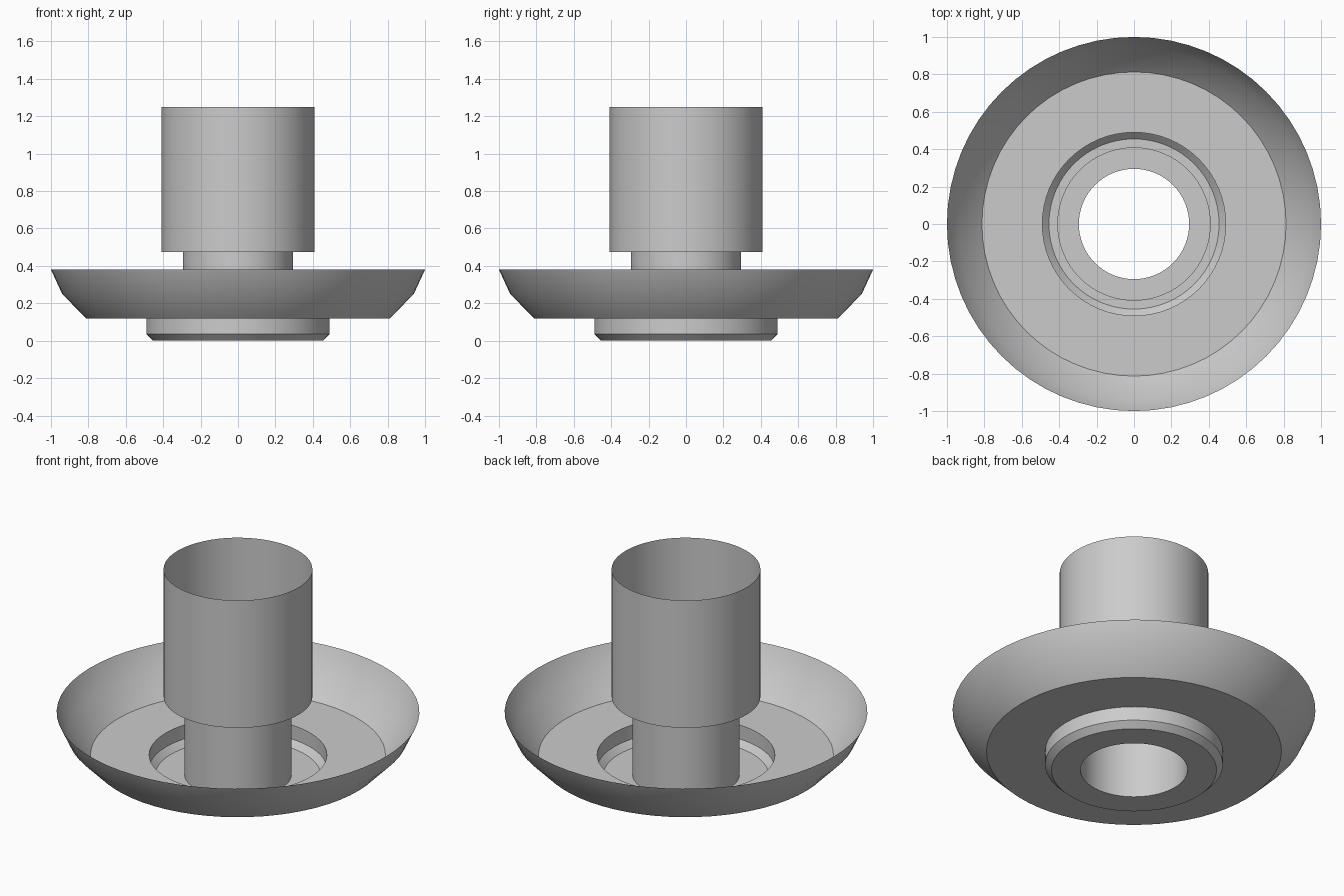
import bpy
import math

SEGMENTS = 64

cube = bpy.data.objects.get("Cube")
if cube:
    bpy.data.objects.remove(cube, do_unlink=True)

grey = bpy.data.materials.new("light_grey")
grey.use_nodes = True
colour = (0.6, 0.6, 0.6, 1)
grey.diffuse_color = colour
grey.node_tree.nodes["Principled BSDF"].inputs["Base Color"].default_value = colour


def lathe(name, profile):
    """Spin an open (radius, height) profile around z into a thin sheet."""
    verts, faces = [], []
    for radius, height in profile:
        for s in range(SEGMENTS):
            a = 2 * math.pi * s / SEGMENTS
            verts.append((radius * math.cos(a), radius * math.sin(a), height))
    for ring in range(len(profile) - 1):
        low, high = ring * SEGMENTS, (ring + 1) * SEGMENTS
        for s in range(SEGMENTS):
            t = (s + 1) % SEGMENTS
            faces.append((low + s, low + t, high + t, high + s))
    mesh = bpy.data.meshes.new(name)
    mesh.from_pydata(verts, [], faces)
    mesh.materials.append(grey)
    obj = bpy.data.objects.new(name, mesh)
    bpy.context.collection.objects.link(obj)
    bpy.ops.object.select_all(action="DESELECT")
    obj.select_set(True)
    bpy.context.view_layer.objects.active = obj
    bpy.ops.object.shade_smooth_by_angle(angle=math.radians(30))
    return obj


BORE, SLEEVE, HUB, FLOOR = 0.295, 0.41, 0.49, 0.12

# Open stepped tube: narrow neck, shoulder and wide sleeve
lathe("stepped_tube", [(BORE, 0), (BORE, 0.475), (SLEEVE, 0.475), (SLEEVE, 1.25)])
# Recessed hub with a chamfered lower edge
lathe("recessed_hub", [(BORE, 0), (0.455, 0), (HUB, 0.035), (HUB, FLOOR)])
# Shallow dish with a flat floor and flared wall
lathe("flared_dish", [(HUB, FLOOR), (0.813, FLOOR), (0.94, 0.25), (1, 0.38)])
